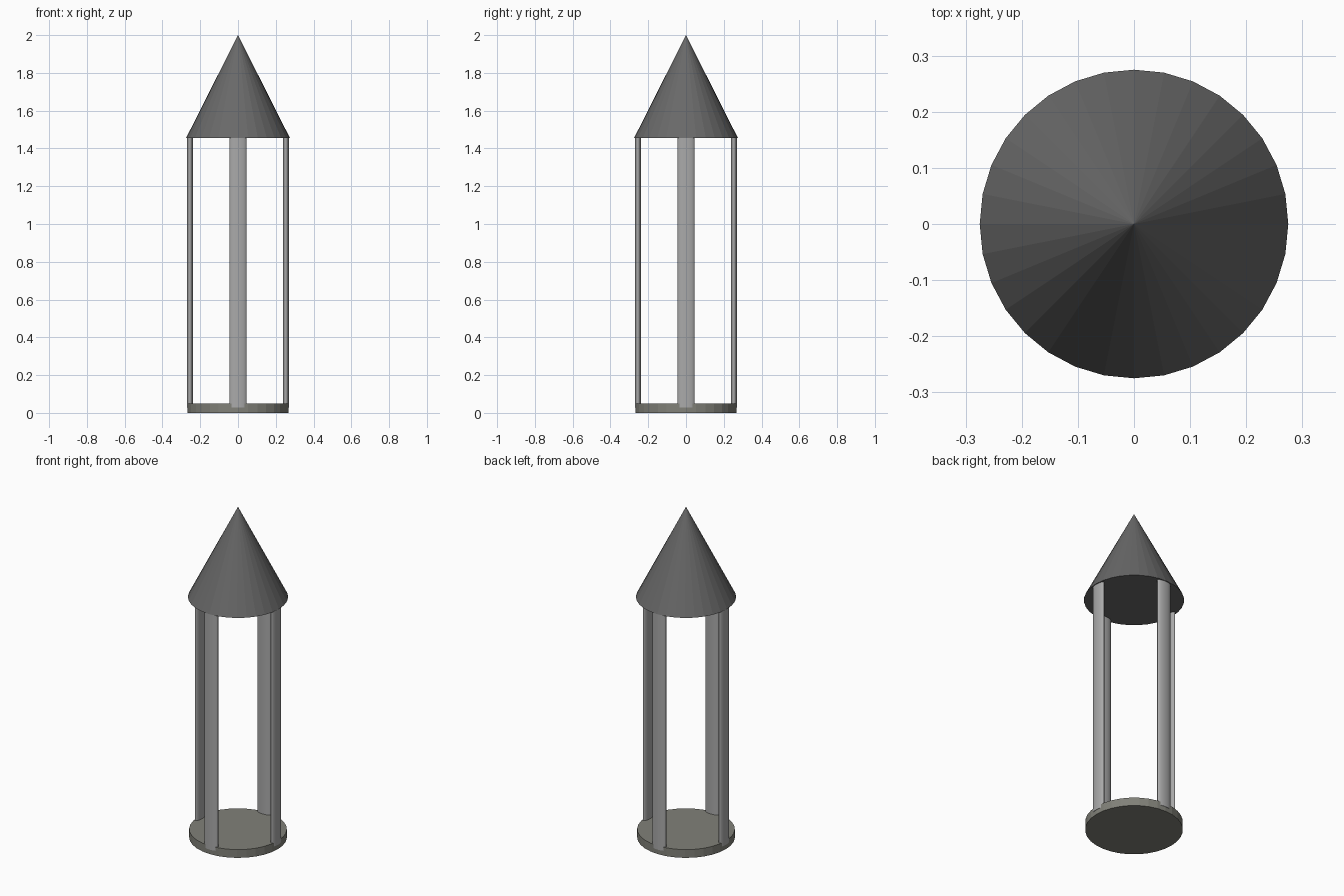
import bpy
from math import pi, cos, sin, radians

if "Cube" in bpy.data.objects:
    bpy.data.objects.remove(bpy.data.objects["Cube"])


def paint(obj, name, rgb):
    mat = bpy.data.materials.get(name) or bpy.data.materials.new(name)
    mat.diffuse_color = (*rgb, 1)
    mat.use_nodes = True
    mat.node_tree.nodes["Principled BSDF"].inputs["Base Color"].default_value = mat.diffuse_color
    obj.data.materials.append(mat)


def cylinder(name, radius, z0, z1, x=0, y=0, squash=1, turn=0):
    bpy.ops.mesh.primitive_cylinder_add(
        vertices=32, radius=radius, depth=z1 - z0,
        location=(x, y, (z0 + z1) / 2), rotation=(0, 0, turn))
    obj = bpy.context.object
    obj.name = name
    obj.scale = (squash, 1, 1)
    bpy.ops.object.transform_apply(location=False, rotation=True, scale=True)
    return obj


# Floor disc
floor = cylinder("floor_disc", 0.268, 0, 0.05)
paint(floor, "warm_grey", (0.22, 0.22, 0.19))

# Four flattened oval posts around the rim
for i, side in enumerate(("right", "back", "left", "front")):
    a = i * pi / 2
    post = cylinder(side + "_post", 0.045, 0.028, 1.46,
                    0.254 * cos(a), 0.254 * sin(a), squash=0.36, turn=a)
    bpy.ops.object.shade_smooth_by_angle(angle=radians(40))
    paint(post, "light_grey", (0.4, 0.4, 0.4))

# Pointed roof
bpy.ops.mesh.primitive_cone_add(vertices=32, radius1=0.275, radius2=0,
                                depth=0.545, location=(0, 0, 1.7275))
roof = bpy.context.object
roof.name = "roof_cone"
paint(roof, "dark_grey", (0.14, 0.14, 0.14))
